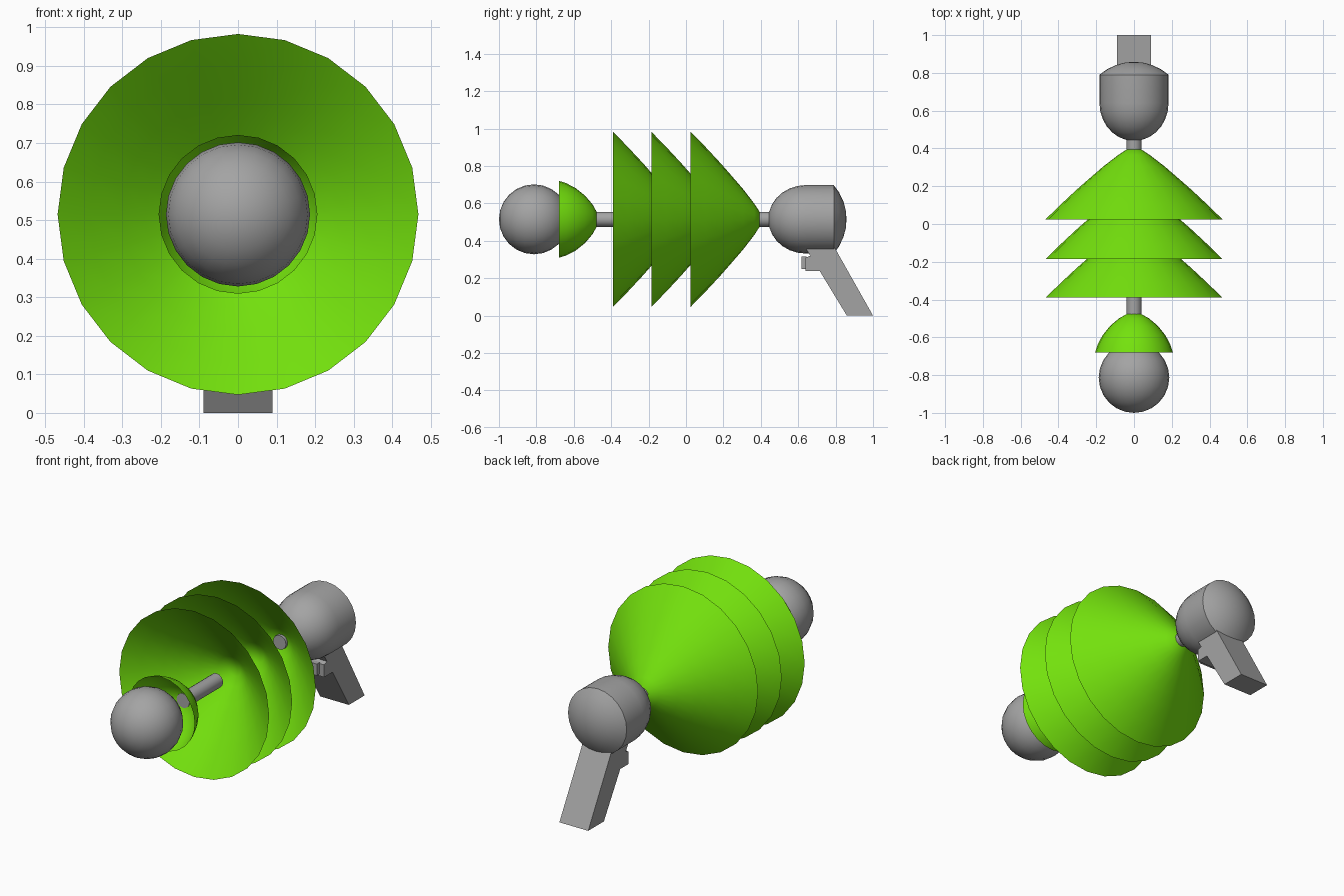
import bpy, bmesh, math

if "Cube" in bpy.data.objects:
    bpy.data.objects.remove(bpy.data.objects["Cube"])

AXIS_Z = 0.515


def material(name, color):
    m = bpy.data.materials.new(name)
    m.use_nodes = True
    m.diffuse_color = color
    m.node_tree.nodes["Principled BSDF"].inputs["Base Color"].default_value = color
    return m


green = material("lime green", (0.175, 0.76, 0.004, 1))
gray = material("metal gray", (0.37, 0.37, 0.37, 1))


def finish(name, bm, mat):
    bmesh.ops.recalc_face_normals(bm, faces=bm.faces)
    mesh = bpy.data.meshes.new(name)
    bm.to_mesh(mesh)
    bm.free()
    mesh.materials.append(mat)
    obj = bpy.data.objects.new(name, mesh)
    bpy.context.collection.objects.link(obj)
    bpy.ops.object.select_all(action='DESELECT')
    obj.select_set(True)
    bpy.context.view_layer.objects.active = obj
    bpy.ops.object.shade_smooth_by_angle(angle=math.radians(35))
    return obj


def lathe(name, profile, mat, offset=0.0, sides=24):
    """Spin (y, radius) points around the long axis."""
    bm = bmesh.new()
    verts = [bm.verts.new((0, y + offset, AXIS_Z + r)) for y, r in profile]
    edges = [bm.edges.new(pair) for pair in zip(verts, verts[1:])]
    bmesh.ops.spin(bm, geom=verts + edges, cent=(0, 0, AXIS_Z), axis=(0, 1, 0),
                   angle=math.tau, steps=sides, use_merge=False)
    bmesh.ops.remove_doubles(bm, verts=bm.verts, dist=0.0005)
    return finish(name, bm, mat)


def shell(outer, thickness=0.008):
    """Close an outer profile, rim first, with a parallel hollow inside."""
    inner = [(y - thickness, r) for y, r in outer[1:]]
    return inner[::-1] + outer


def slab(name, outline, half_width, mat):
    """Extrude a side outline of (y, z) points across x."""
    bm = bmesh.new()
    face = bm.faces.new([bm.verts.new((-half_width, y, z)) for y, z in outline])
    ext = bmesh.ops.extrude_face_region(bm, geom=[face])
    moved = [g for g in ext["geom"] if isinstance(g, bmesh.types.BMVert)]
    bmesh.ops.translate(bm, verts=moved, vec=(2 * half_width, 0, 0))
    return finish(name, bm, mat)


def arc(center, length, radius, start, end, steps):
    """Elliptical arc as (y, radius) points, angles in degrees from -y."""
    points = []
    for i in range(steps + 1):
        a = math.radians(start + (end - start) * i / steps)
        points.append((center - length * math.cos(a), radius * math.sin(a)))
    return points


# Muzzle ball
lathe("muzzle_ball", arc(-0.813, 0.187, 0.187, 0, 180, 12), gray)

# Hollow cup behind the ball
cup = [(-0.68, 0.206), (-0.64, 0.193), (-0.59, 0.167), (-0.54, 0.127),
       (-0.5, 0.08), (-0.475, 0.035), (-0.47, 0)]
lathe("muzzle_cup", shell(cup), green)

# Three nested hollow fins
fin = [(0, 0.468), (0.08, 0.386), (0.16, 0.3), (0.21, 0.243),
       (0.28, 0.162), (0.34, 0.084), (0.37, 0.038), (0.375, 0)]
for label, rim in (("front", -0.39), ("middle", -0.185), ("rear", 0.025)):
    lathe(label + "_fin", shell(fin), green, rim)

# Rods joining the cup and the rear body to the fins
for label, start, end in (("front", -0.49, -0.19), ("rear", 0.37, 0.5)):
    rod = [(start, 0), (start, 0.04), (end, 0.04), (end, 0)]
    lathe(label + "_rod", rod, gray, sides=16)

# Rear body with a rounded nose and a shallow end dome
nose = arc(0.64, 0.2, 0.183, 0, 90, 7)
dome = [(0.79, 0.183), (0.818, 0.145), (0.842, 0.095), (0.855, 0.045), (0.858, 0)]
lathe("rear_body", nose + dome, gray)

# Slanted grip and trigger
slab("grip", [(0.78, 0.39), (1, 0), (0.86, 0), (0.714, 0.24), (0.64, 0.24),
              (0.64, 0.31), (0.665, 0.32), (0.64, 0.36), (0.66, 0.39)], 0.09, gray)
slab("trigger", [(0.617, 0.25), (0.645, 0.25), (0.645, 0.315), (0.617, 0.315)], 0.06, gray)
